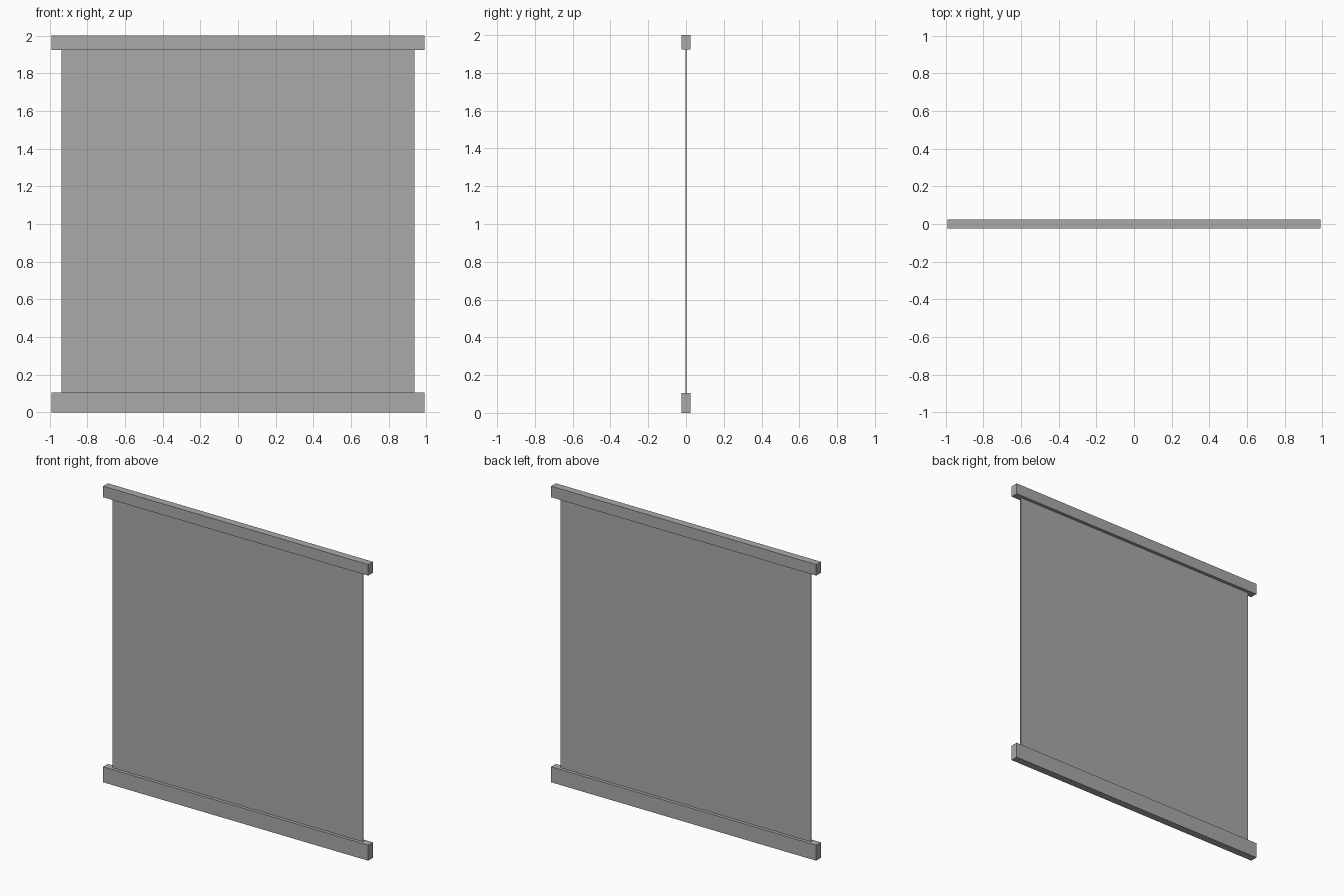
import bpy

if "Cube" in bpy.data.objects:
    bpy.data.objects.remove(bpy.data.objects["Cube"])

grey = bpy.data.materials.new("plain grey")
grey.diffuse_color = (0.4, 0.4, 0.4, 1)
grey.use_nodes = True
grey.node_tree.nodes["Principled BSDF"].inputs["Base Color"].default_value = grey.diffuse_color


def box(name, width, depth, z0, z1):
    """Box centred on x and y, spanning z0 to z1."""
    bpy.ops.mesh.primitive_cube_add(size=1, location=(0, 0, (z0 + z1) / 2))
    ob = bpy.context.object
    ob.name = name
    ob.scale = (width, depth, z1 - z0)
    bpy.ops.object.transform_apply(location=False, rotation=False, scale=True)
    ob.data.materials.append(grey)
    return ob


# Rails at top and bottom, thin sheet between them
box("bottom_rail", 1.98, 0.05, 0.0, 0.105)
box("top_rail", 1.98, 0.05, 1.925, 2.0)
box("screen_sheet", 1.875, 0.006, 0.105, 1.925)
